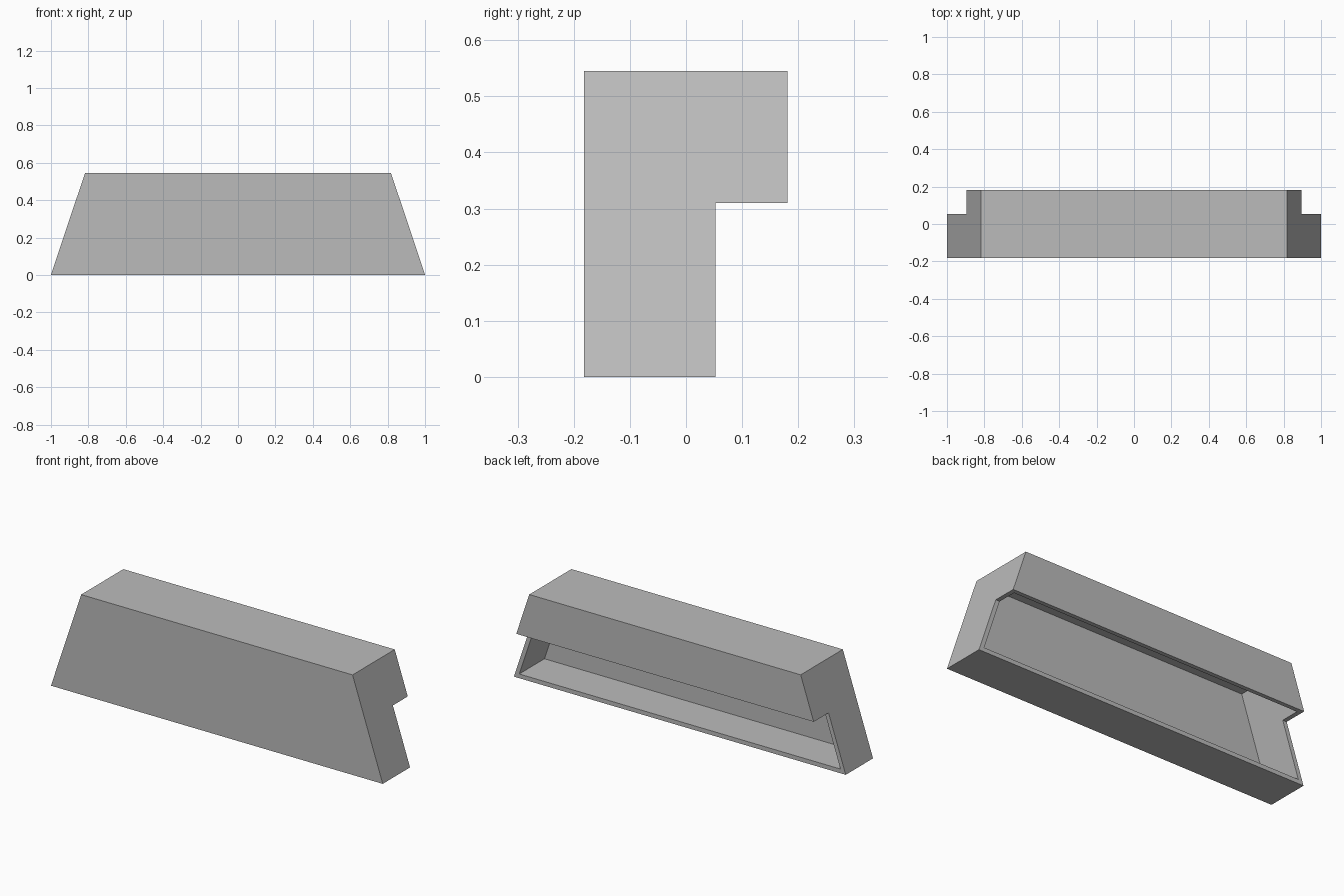
import bpy
import bmesh

cube = bpy.data.objects.get("Cube")
if cube:
    bpy.data.objects.remove(cube, do_unlink=True)

HEIGHT, FRONT, BACK = 0.545, -0.182, 0.181
STEP_Y, STEP_Z = 0.053, 0.31
WALL = 0.023
TAPER = 0.182 / HEIGHT

grey = bpy.data.materials.new("plain_grey")
grey.use_nodes = True
colour = (0.5, 0.5, 0.5, 1)
grey.diffuse_color = colour
grey.node_tree.nodes["Principled BSDF"].inputs["Base Color"].default_value = colour

bm = bmesh.new()


def ring(profile, side, inset):
    """Place a (y, z) profile on one of the sloping ends."""
    return [bm.verts.new((side * (1 - inset - TAPER * z), y, z)) for y, z in profile]


# Stepped side profile: outside, and inside offset by the wall
outer_profile = [(FRONT, 0), (STEP_Y, 0), (STEP_Y, STEP_Z),
                 (BACK, STEP_Z), (BACK, HEIGHT), (FRONT, HEIGHT)]
low, high = WALL, HEIGHT - WALL
inner_front, inner_back = FRONT + 0.018, BACK - WALL
inner_profile = [(inner_front, low), (STEP_Y, low), (STEP_Y, STEP_Z),
                 (inner_back, STEP_Z), (inner_back, high), (inner_front, high)]

slope_wall = WALL * (1 + TAPER ** 2) ** 0.5
outer = [ring(outer_profile, s, 0) for s in (-1, 1)]
inner = [ring(inner_profile, s, slope_wall) for s in (-1, 1)]

# Sloping end walls
for ends in (outer, inner):
    for end in ends:
        bm.faces.new(end)

# Long walls; the lower back and the overhang underside stay open
OPEN = (1, 2)
for i in range(6):
    j = (i + 1) % 6
    if i in OPEN:
        for out, inn in zip(outer, inner):
            bm.faces.new((out[i], out[j], inn[j], inn[i]))
    else:
        for a, b in (outer, inner):
            bm.faces.new((a[i], a[j], b[j], b[i]))

# Long lips of the opening
for i in (1, 3):
    bm.faces.new((outer[0][i], outer[1][i], inner[1][i], inner[0][i]))

bmesh.ops.recalc_face_normals(bm, faces=bm.faces)
mesh = bpy.data.meshes.new("hollow_stepped_shell")
bm.to_mesh(mesh)
bm.free()
mesh.materials.append(grey)
shell = bpy.data.objects.new("hollow_stepped_shell", mesh)
bpy.context.collection.objects.link(shell)
